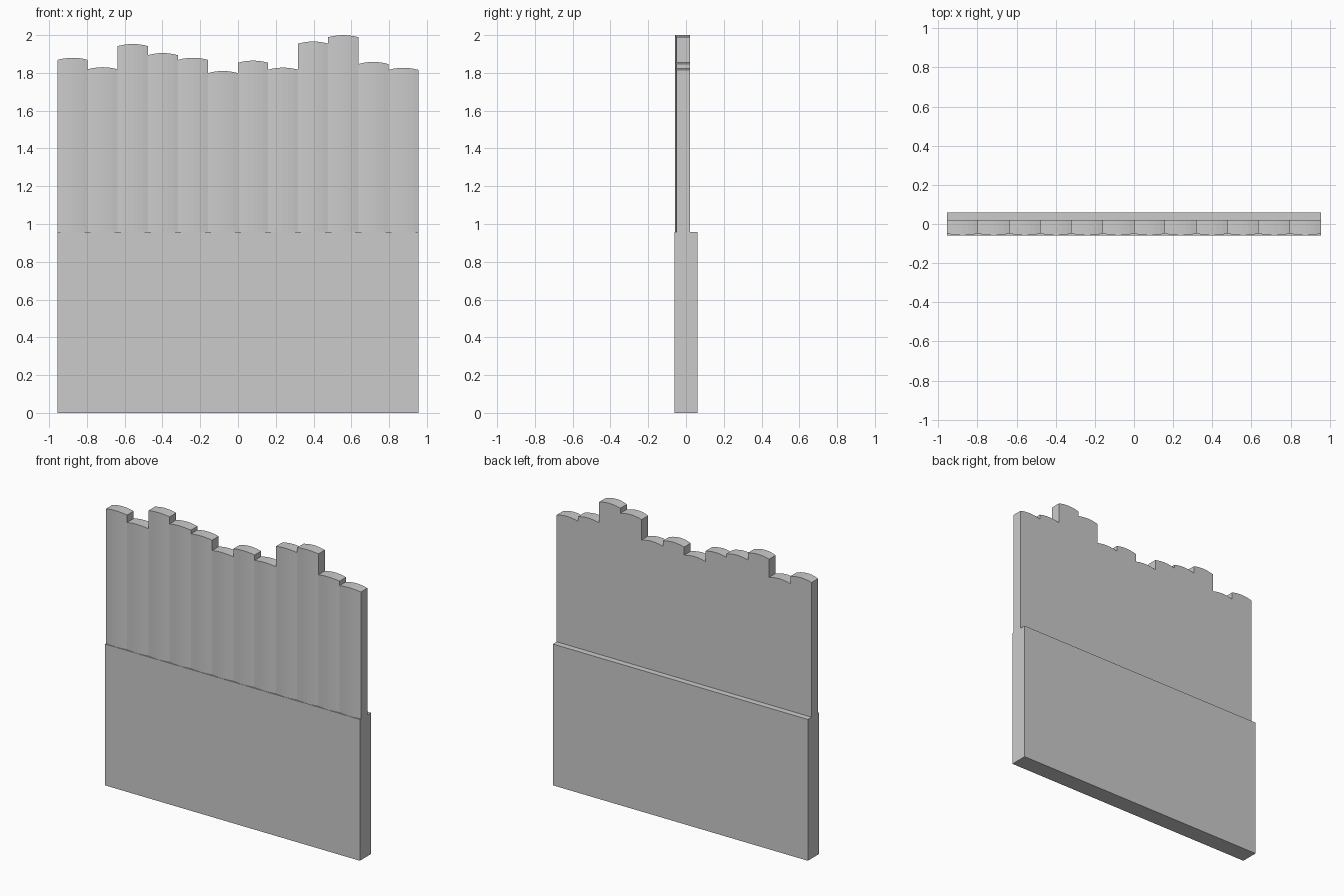
import bpy, bmesh

if "Cube" in bpy.data.objects:
    bpy.data.objects.remove(bpy.data.objects["Cube"])

HALF_W = 0.955          # half width of the whole panel
BASE_H = 0.957          # height of the lower wall
TOPS = [1.88, 1.83, 1.953, 1.905, 1.88, 1.81, 1.865, 1.828, 1.966, 2.0, 1.858, 1.827]
BACK_Y, EDGE_Y, FRONT_Y = 0.02, -0.049, -0.058
ARCH = 0.011            # drop of the plank top towards its edges
SEG = 6


def make_object(name, bm):
    bmesh.ops.recalc_face_normals(bm, faces=bm.faces)
    mesh = bpy.data.meshes.new(name)
    bm.to_mesh(mesh)
    bm.free()
    obj = bpy.data.objects.new(name, mesh)
    bpy.context.collection.objects.link(obj)
    return obj


def plank(name, x0, x1, top):
    """Plank with a bowed front, flat back and gently arched top."""
    bm = bmesh.new()
    rows = []
    for i in range(SEG + 1):
        t = i / SEG
        bow = 1 - (2 * t - 1) ** 2
        x = x0 + (x1 - x0) * t
        y = EDGE_Y + (FRONT_Y - EDGE_Y) * bow
        z = top - ARCH * (1 - bow)
        rows.append([bm.verts.new(p) for p in
                     ((x, y, BASE_H), (x, y, z), (x, BACK_Y, z), (x, BACK_Y, BASE_H))])
    for a, b in zip(rows, rows[1:]):
        for k in range(4):
            n = (k + 1) % 4
            bm.faces.new((a[k], b[k], b[n], a[n]))
    bm.faces.new(rows[0])
    bm.faces.new(rows[-1])
    return make_object(name, bm)


# Lower wall
bm = bmesh.new()
bmesh.ops.create_cube(bm, size=1)
for v in bm.verts:
    v.co = (v.co.x * 2 * HALF_W, v.co.y * 0.12, (v.co.z + 0.5) * BASE_H)
make_object("lower_wall", bm)

# Row of uneven planks
w = 2 * HALF_W / len(TOPS)
for i, top in enumerate(TOPS):
    x0 = -HALF_W + i * w
    plank(f"plank_{i + 1}", x0, x0 + w, top)
